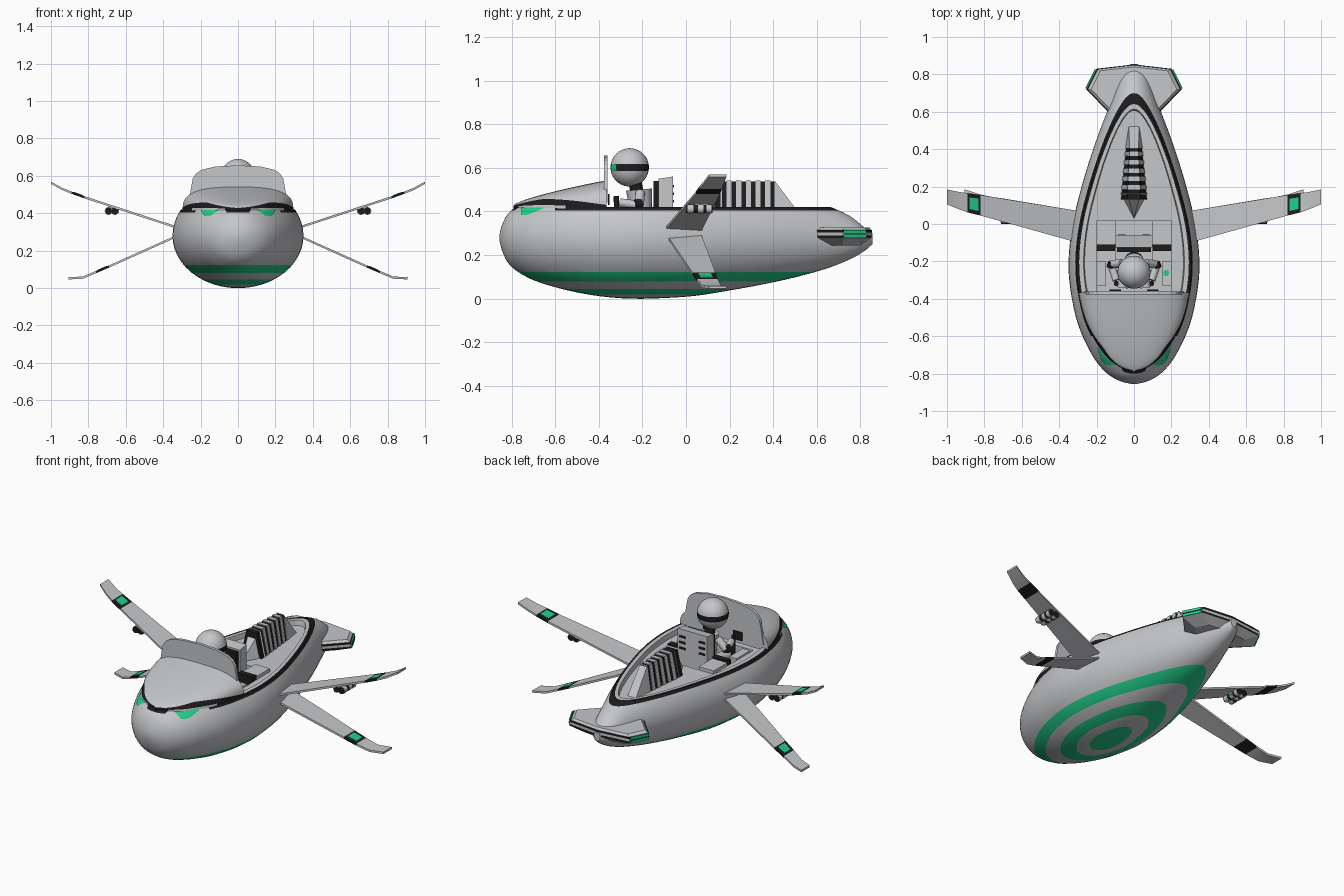
import bpy, bmesh, math
from mathutils import Vector, Matrix

if "Cube" in bpy.data.objects:
    bpy.data.objects.remove(bpy.data.objects["Cube"])

def mat(name, c):
    m = bpy.data.materials.new(name)
    m.diffuse_color = (*c, 1)
    m.use_nodes = True
    m.node_tree.nodes["Principled BSDF"].inputs["Base Color"].default_value = m.diffuse_color
    return m

GREY = mat("light grey", (0.56, 0.57, 0.59))
BLACK = mat("black", (0.012, 0.012, 0.012))
GREEN = mat("green", (0.016, 0.62, 0.25))
MATS = [GREY, BLACK, GREEN]

def finish(bm, name, m=None, mirror=False, smooth=35):
    """Turn a bmesh into an object; m fixes one colour, otherwise faces keep theirs."""
    bmesh.ops.recalc_face_normals(bm, faces=bm.faces[:])
    me = bpy.data.meshes.new(name)
    for f in bm.faces:
        f.smooth = smooth > 0 and len(f.verts) < 9
    bm.to_mesh(me)
    bm.free()
    for x in ([m] if m else MATS):
        me.materials.append(x)
    if smooth:
        me.set_sharp_from_angle(angle=math.radians(smooth))
    o = bpy.data.objects.new(name, me)
    bpy.context.collection.objects.link(o)
    if mirror:
        o.modifiers.new("Mirror", 'MIRROR')
    return o

def hull(name, pts, m, mirror=False):
    """Convex solid around the points."""
    bm = bmesh.new()
    for p in pts:
        bm.verts.new(p)
    bmesh.ops.convex_hull(bm, input=bm.verts[:])
    junk = [v for v in bm.verts if not v.link_faces]
    bmesh.ops.delete(bm, geom=junk, context='VERTS')
    return finish(bm, name, m, mirror, 0)

def box(name, x0, x1, y0, y1, z0, z1, m, mirror=False):
    return hull(name, [(x, y, z) for x in (x0, x1) for y in (y0, y1) for z in (z0, z1)], m, mirror)

def rod(name, a, b, r, m, mirror=False, r2=None):
    a, b = Vector(a), Vector(b)
    bm = bmesh.new()
    M = Matrix.Translation((a + b) / 2) @ (b - a).to_track_quat('Z', 'Y').to_matrix().to_4x4()
    bmesh.ops.create_cone(bm, cap_ends=True, segments=16, radius1=r, radius2=r2 or r,
                          depth=(b - a).length, matrix=M)
    return finish(bm, name, m, mirror)

def loft(bm, rings, closed=True):
    vs = [[bm.verts.new(p) for p in r] for r in rings]
    n = len(vs[0])
    return vs, [[bm.faces.new((a[i], a[(i + 1) % n], b[(i + 1) % n], b[i]))
                 for i in range(n if closed else n - 1)] for a, b in zip(vs, vs[1:])]

# ---- hull shape: y, half width, top, bottom
EGG = [(-.855, .015, .295, .265), (-.845, .06, .335, .225), (-.82, .115, .385, .17), (-.78, .165, .42, .13),
       (-.70, .225, .47, .085), (-.55, .295, .525, .04), (-.40, .332, .555, .012), (-.25, .35, .565, 0),
       (-.10, .343, .565, .003), (.05, .318, .555, .014), (.2, .28, .535, .038), (.35, .235, .51, .065),
       (.5, .183, .475, .098), (.65, .125, .425, .14), (.75, .088, .38, .18), (.82, .055, .325, .22),
       (.855, .02, .30, .25)]
ZC, RIM = .28, .42

def egg(y):
    """Smoothly interpolated half width, top and bottom at y."""
    i = max(k for k in range(len(EGG) - 1) if EGG[k][0] <= max(y, EGG[0][0]))
    def slope(k, c):
        a, b = EGG[max(k - 1, 0)], EGG[min(k + 1, len(EGG) - 1)]
        return (b[c] - a[c]) / (b[0] - a[0])
    a, b = EGG[i], EGG[i + 1]
    h = b[0] - a[0]
    t = (y - a[0]) / h
    return [(2*t**3 - 3*t*t + 1) * a[c] + (t**3 - 2*t*t + t) * h * slope(i, c)
            + (3*t*t - 2*t**3) * b[c] + (t**3 - t*t) * h * slope(i + 1, c) for c in (1, 2, 3)]

def egg_x(y, z):
    w, top, bot = egg(y)
    h = top - ZC if z > ZC else ZC - bot
    return w * math.sqrt(max(0, 1 - ((z - ZC) / h) ** 2))

# ---- hull body with green belly rings, black rim and sunken deck
bm = bmesh.new()
ys = [a[0] + (b[0] - a[0]) * k / 3 for a, b in zip(EGG, EGG[1:]) for k in range(3)] + [EGG[-1][0]]
rings = []
for y in ys:
    w, top, bot = egg(y)
    ring = []
    for k in range(48):
        a = 2 * math.pi * k / 48
        s = math.sin(a)
        ring.append((w * math.cos(a), y, ZC + s * ((top - ZC) if s > 0 else (ZC - bot))))
    rings.append(ring)
vs, _ = loft(bm, rings)
bm.faces.new(vs[0])
bm.faces.new(vs[-1])
def cut(z, clear=False):
    bmesh.ops.bisect_plane(bm, geom=bm.verts[:] + bm.edges[:] + bm.faces[:], dist=1e-5,
                           plane_co=(0, 0, z), plane_no=(0, 0, 1), clear_outer=clear)
for z in (.007, .02, .045, .08, .122, .405):
    cut(z)
cut(RIM, True)
for f in bm.faces:
    c = f.calc_center_median()
    z = c.z
    rim = z > .405 and (c.y > -.6 or abs(c.x) < .06)
    f.material_index = 2 if z < .007 or .02 < z < .045 or .08 < z < .122 else 1 if rim else 0
edges = [e for e in bm.edges if e.is_boundary]
lid = bmesh.ops.contextual_create(bm, geom=edges)["faces"][0]
def step(sx, sy, dz, colour):
    lid.material_index = colour
    bmesh.ops.inset_individual(bm, faces=[lid], thickness=0.0)
    for v in lid.verts:
        v.co = (v.co.x * sx, -.05 + (v.co.y + .05) * sy, v.co.z + dz)
    lid.material_index = 0
step(.96, .97, 0, 1)
step(.92, .96, 0, 0)
step(.98, .99, -.03, 0)
body = finish(bm, "hull")
pit = box("cockpit_cutter", -.2, .2, -.36, .02, .29, .5, GREY)
pit.hide_render = True
pit.display_type = 'WIRE'
mod = body.modifiers.new("Cockpit", 'BOOLEAN')
mod.operation = 'DIFFERENCE'
mod.object = pit

# ---- hood with a black brow stripe that dips to a point at the nose
bm = bmesh.new()
rings = []
for k in range(29):
    t = (k / 28) ** 1.5
    y = -.79 + .425 * t
    r = max(egg_x(y, RIM - .002), .004) + .002
    H = .008 + .115 * t ** .72
    s0 = min(.3 * H, .009 * math.sin(math.pi * min(1, t ** .6)))
    s1 = min(.65 * H, s0 + .01 + .018 * math.sin(math.pi * min(1, t ** .7)))
    us = [s0 / H] + [math.sin(math.asin(s1 / H) + (math.pi / 2 - math.asin(s1 / H)) * j / 12) for j in range(13)]
    half = [(r, RIM - .014)] + [(r * max(0, 1 - u ** 2.8) ** (1 / 2.8), RIM + H * u) for u in us]
    rings.append([(x, y, z) for x, z in half] + [(-x, y, z) for x, z in half[-2::-1]])
vs, strips = loft(bm, rings, False)
for st in strips:
    front = abs(st[0].calc_center_median().x) < .06
    for f in [st[1], st[-2]] + ([st[0], st[-1]] if front or st[0].calc_center_median().y > -.55 else []):
        f.material_index = 1
bm.faces.new(vs[-1])
bm.faces.new(vs[0]).material_index = 1
finish(bm, "hood")

# ---- windshield
arch = [(.268, .44), (.25, .54), (.242, .585), (.225, .612), (.195, .632), (.12, .65), (0, .656)]
hull("windshield", [(s * x, y, z) for x, z in arch for s in (1, -1) for y in (-.377, -.36)], GREY)

# ---- green eye plates on the nose
bm = bmesh.new()
rings = []
for i in range(9):
    u = i / 8
    y = -.752 + .1 * u
    low = .384 if u < .3 else .384 + .03 * (u - .3) / .7
    zs = [low + (.418 - low) * j / 4 for j in range(5)]
    rings.append([(egg_x(y, z) + .004, y - .003, z) for z in zs])
loft(bm, rings, False)
finish(bm, "eye_plate", GREEN, True)

# ---- wings: sections are x, leading y, trailing y, z
UPPER = [(.30, -.10, .07, .315), (.82, .045, .155, .485), (.89, .062, .165, .51),
         (.94, .08, .172, .53), (1.0, .105, .185, .563)]
LOWER = [(.30, -.09, .07, .29), (.69, .03, .135, .115), (.76, .05, .145, .085),
         (.83, .075, .16, .056), (.905, .105, .185, .052)]
for name, sec in (("upper_wing", UPPER), ("lower_wing", LOWER)):
    bm = bmesh.new()
    vs, strips = loft(bm, [[(x, a, z - .006), (x, b, z - .006), (x, b, z + .006), (x, a, z + .006)]
                           for x, a, b, z in sec])
    for f in strips[1]:
        f.material_index = 1
    bm.faces.new(vs[0])
    bm.faces.new(vs[-1])
    finish(bm, name, None, True, 20)
    # green panel on top of the black band
    p, q = sec[1], sec[2]
    pts = []
    for t in (.15, .85):
        x, a, b, z = [p[i] + (q[i] - p[i]) * t for i in range(4)]
        pts += [(x, a + (b - a) * k, z + dz) for k in (.2, .8) for dz in (.004, .009)]
    hull(name + "_panel", pts, GREEN, True)

# ---- twin thrusters under the upper wings
for x in (.658, .692):
    rod("thruster_core", (x, .0, .412), (x, .122, .412), .018, BLACK, True)
    for y0, y1 in ((.008, .035), (.055, .08), (.095, .118)):
        rod("thruster_ring", (x, y0, .412), (x, y1, .412), .021, GREY, True)
box("thruster_mount", .655, .695, .04, .1, .415, .436, GREY, True)
box("thruster_light", .636, .64, .055, .08, .403, .421, GREEN, True)

# ---- tail plane in layers, with black edge lines
PLAN = [(.05, .56), (.13, .59), (.255, .72), (.2, .83), (0, .853)]
def layer(name, z0, z1, m, k0=1.0, k1=1.0):
    hull(name, [(s * x * k, .72 + (y - .72) * k, z) for x, y in PLAN for s in (1, -1)
                for z, k in ((z0, k0), (z1, k1))], m)
layer("tail_top", .314, .327, GREY, .97, .9)
layer("tail_line_upper", .304, .314, BLACK)
layer("tail_middle", .290, .304, GREY)
layer("tail_line_lower", .280, .290, BLACK)
layer("tail_base", .245, .280, GREY, .65, 1)
hull("tail_light", [(x + d, y, z) for x, y in ((.253, .725), (.203, .825)) for d in (0, .006)
                    for z in (.279, .315)], GREEN, True)
hull("tail_light_line", [(x + d, y, z) for x, y in ((.253, .725), (.203, .825)) for d in (0, .008)
                         for z in (.294, .3)], BLACK, True)

# ---- louvred engine cover behind the seat, narrowing towards its ridge
def rib(name, y0, y1, m, top, shrink=0):
    hull(name, [(s * k * (.072 - .1 * (y - .15) - shrink), y, z) for y in (y0, y1) for s in (1, -1)
                for z, k in ((.385, 1), (top, .5))], m)
rib("engine_core", .13, .41, BLACK, .538, .004)
hull("engine_nose", [(0, .03, .39)] + [(s * x, .165, z) for s in (1, -1) for x, z in ((.072, .39), (.036, .542))], GREY)
for k in range(5):
    rib("engine_louvre", .185 + .0445 * k, .209 + .0445 * k, GREY, .543)
hull("engine_tail", [(s * x, y, z) for s in (1, -1) for x, y, z in
                     ((.046, .405, .39), (.024, .405, .543), (.028, .52, .39))], GREY)

# ---- seat
hull("seat_back", [(s * x, y, z) for s in (1, -1) for x, y, z in
                   ((.1, -.125, .29), (.1, -.125, .55), (.1, -.06, .29), (.1, -.06, .56))], GREY)
box("seat_pad", -.09, .09, -.15, -.125, .29, .54, BLACK)
box("seat_cushion", -.1, .1, -.25, -.12, .29, .34, GREY)
box("seat_side_band", .1, .2, -.145, -.11, .29, .42, BLACK, True)
box("seat_shoulder", .1, .2, -.11, .02, .29, .41, GREY, True)
for z in (.44, .475, .51):
    box("seat_vent", .045, .085, -.061, -.056, z, z + .012, BLACK, True)

# ---- pilot
bm = bmesh.new()
bmesh.ops.create_uvsphere(bm, u_segments=32, v_segments=20, radius=.088,
                          matrix=Matrix.Translation((0, -.258, .602)))
for z in (.585, .617):
    cut(z)
for f in bm.faces:
    c = f.calc_center_median()
    if .585 < c.z < .617:
        f.material_index = 2 if c.y < -.325 else 1
finish(bm, "pilot_helmet")
rod("pilot_neck", (0, -.225, .49), (0, -.235, .54), .03, BLACK)
rod("pilot_torso", (0, -.2, .33), (0, -.215, .5), .045, GREY, False, .06)
rod("pilot_belt", (0, -.2, .36), (0, -.203, .38), .052, BLACK)
rod("pilot_upper_arm", (.065, -.21, .485), (.12, -.215, .43), .022, GREY, True)
rod("pilot_elbow", (.115, -.205, .435), (.125, -.235, .43), .024, BLACK, True)
rod("pilot_forearm", (.12, -.225, .43), (.095, -.3, .44), .02, GREY, True)
rod("pilot_leg", (.045, -.2, .35), (.06, -.34, .34), .03, GREY, True)

# ---- controls
rod("control_stick", (.095, -.315, .3), (.095, -.32, .47), .012, BLACK, True)
box("dash_panel", .07, .13, -.358, -.35, .43, .48, BLACK, True)
box("side_console", .15, .2, -.33, -.2, .29, .4, GREY, True)
rod("console_button", (.172, -.262, .4), (.172, -.262, .408), .016, GREEN)
